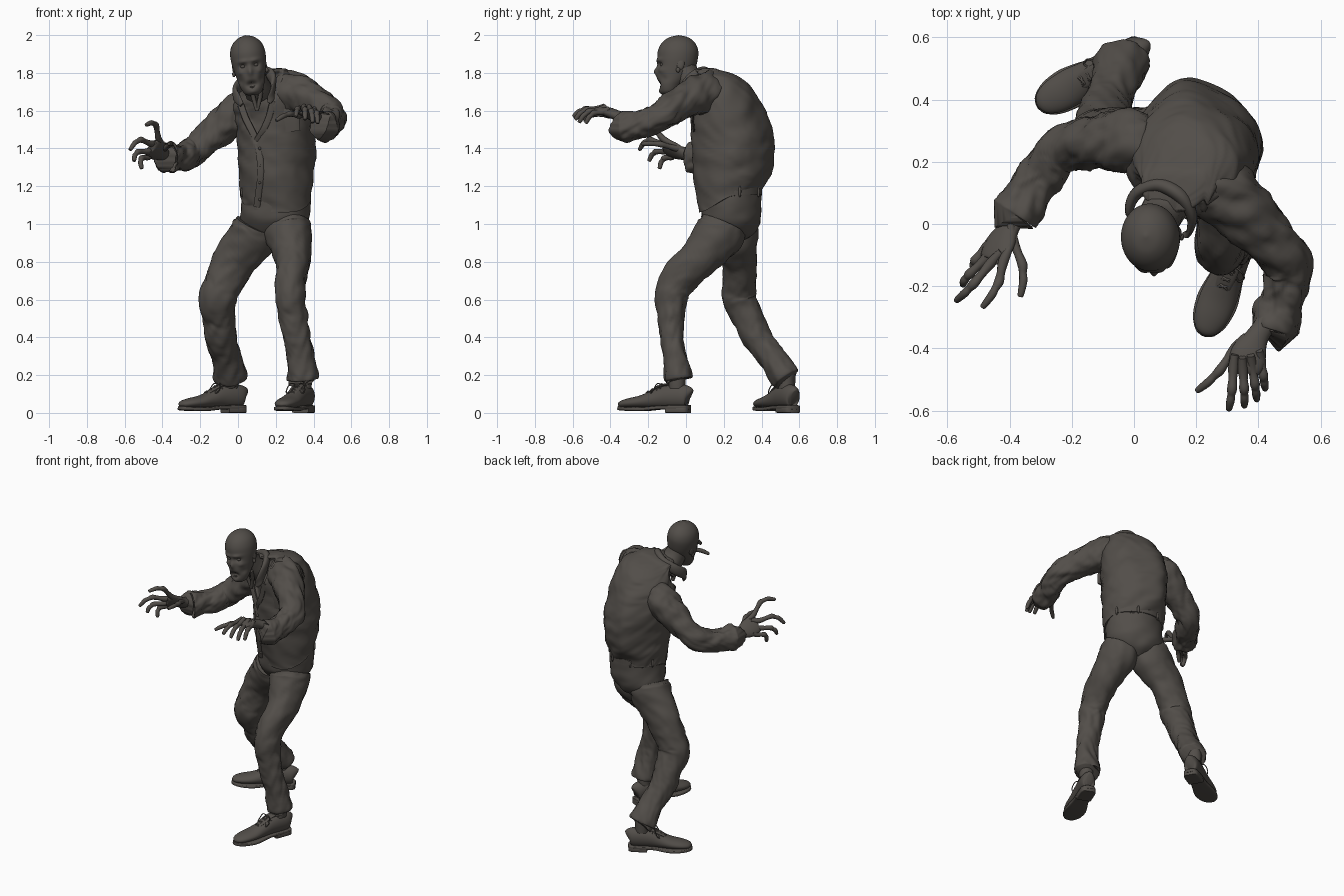
import bpy, bmesh, math
from mathutils import Vector, Matrix, noise
from mathutils.bvhtree import BVHTree

CLAY = bpy.data.materials.new("dark_clay")
CLAY.diffuse_color = (0.085, 0.076, 0.067, 1)


def finish(name, bm, angle=50):
    bmesh.ops.recalc_face_normals(bm, faces=bm.faces)
    me = bpy.data.meshes.new(name)
    bm.to_mesh(me)
    bm.free()
    me.materials.append(CLAY)
    me.shade_smooth()
    me.set_sharp_from_angle(angle=math.radians(angle))
    ob = bpy.data.objects.new(name, me)
    bpy.context.collection.objects.link(ob)
    return ob


def spline(keys, sub):
    K = [list(k) + [k[3]] * (5 - len(k)) for k in keys]
    out = []
    for i in range(len(K) - 1):
        p = [K[max(i - 1, 0)], K[i], K[i + 1], K[min(i + 2, len(K) - 1)]]
        for s in range(sub):
            t = s / sub
            out.append([0.5 * (2 * b + (c - a) * t + (2 * a - 5 * b + 4 * c - d) * t * t
                        + (3 * b - a - 3 * c + d) * t ** 3) for a, b, c, d in zip(*p)])
    return out + [K[-1]]


def loft(name, keys, segs=16, sub=4, up=(0, 0, 1), flat=None, fold=0, power=1, sculpt=None, place=None, angle=50):
    """Skin ellipses (x, y, z, half width, half height) along a smooth path."""
    path = spline(keys, sub)
    pts = [Vector(p[:3]) for p in path]
    bm = bmesh.new()
    rings, arc = [], 0
    for i, p in enumerate(path):
        if flat is not None:
            u, v = Vector((math.cos(flat), math.sin(flat), 0)), Vector((-math.sin(flat), math.cos(flat), 0))
        else:
            t = (pts[min(i + 1, len(pts) - 1)] - pts[max(i - 1, 0)]).normalized()
            u = t.cross(Vector(up)).normalized()
            v = u.cross(t)
        arc += (pts[i] - pts[i - 1]).length if i else 0
        ring = []
        for k in range(segs):
            th = 2 * math.pi * k / segs
            c, s = math.cos(th), math.sin(th)
            n = fold * noise.noise(Vector((c * 1.4 + keys[0][0] * 9, s * 1.4, arc * 15 + c * 1.5)))
            n -= fold * abs(noise.noise(Vector((c * 1.6, s * 1.6 + 5, arc * 26 + s * 3)))) * 0.8 - fold * .2
            cc, ss = math.copysign(abs(c) ** power, c), math.copysign(abs(s) ** power, s)
            co = pts[i] + u * cc * max(p[3] + n, .001) + v * ss * max(p[4] + n, .001)
            ring.append(bm.verts.new(sculpt(co) if sculpt else co))
        rings.append(ring)
    for a, b in zip(rings, rings[1:]):
        for k in range(segs):
            bm.faces.new((a[k], a[(k + 1) % segs], b[(k + 1) % segs], b[k]))
    bm.faces.new(rings[0])
    bm.faces.new(rings[-1])
    if place:
        bm.transform(place)
    return finish(name, bm, angle)


def ball(name, loc, scale, place=Matrix()):
    bm = bmesh.new()
    bmesh.ops.create_uvsphere(bm, u_segments=20, v_segments=12, radius=1)
    bm.transform(place @ Matrix.Translation(loc) @ Matrix.Diagonal((*scale, 1)))
    return finish(name, bm)


def smooth(t):
    t = min(max(t, 0), 1)
    return t * t * (3 - 2 * t)


# head: lofted skull pushed in and out at facial landmarks
HEAD = Matrix.Translation((.082, -.042, 1.683)) @ Matrix.Rotation(math.radians(-8), 4, 'Y')
MARKS = [(0, .125, .013, .022, -.017), (0, .056, .027, .017, .024), (0, .017, .02, .012, -.005)]
for sx in (-1, 1):
    MARKS += [(sx * .034, .157, .018, .012, .02), (sx * .033, .183, .025, .009, -.01),
              (sx * .055, .125, .015, .012, -.009), (sx * .055, .08, .014, .02, .01)]


def face(co):
    if co.y < -.02:
        w = smooth((-.02 - co.y) / .03)
        co.y += w * sum(d * math.exp(-((co.x - x) / a) ** 2 - ((co.z - z) / b) ** 2) for x, z, a, b, d in MARKS)
    return co


loft("head", [(0, -.055, 0, .026, .024), (0, -.05, .015, .048, .045), (0, -.042, .05, .064, .063),
              (0, -.025, .09, .074, .086), (0, -.01, .14, .085, .1), (0, -.003, .19, .093, .107),
              (0, 0, .235, .092, .107), (0, .002, .275, .077, .09), (0, .003, .305, .045, .055),
              (0, .003, .319, .004, .004)], segs=72, sub=7, flat=0, sculpt=face, place=HEAD, angle=80)
for sx, side in ((-1, "right"), (1, "left")):
    ball(side + "_eye", (sx * .034, -.08, .157), (.014, .014, .011), HEAD)
    ball(side + "_ear", (sx * .096, .012, .15), (.011, .022, .036), HEAD @ Matrix.Rotation(sx * -.1, 4, 'Y'))
    ball(side + "_ear_lobe", (sx * .088, .0, .122), (.009, .011, .014), HEAD)
for row, z in (("upper", .071), ("lower", .042)):
    for k in range(-3, 4):
        ball(f"{row}_tooth", (k * .0065, -.093 + abs(k) * .002, z), (.0032, .004, .006), HEAD)
loft("neck", [(.11, .08, 1.7, .075), (.085, .02, 1.76, .07), (.07, -.01, 1.82, .066)], fold=.006)
for x in (.065, .125):
    loft("neck_tendon", [(x, -.035, 1.74, .012), (x * .6 + .042, -.01, 1.67, .012), (.1, .0, 1.6, .01)], segs=8)


# shirt body: hunched loft, raised shoulder, open neckline, dipped front hem
def shirt_shape(co):
    z = co.z
    if co.y < .2:
        half = .075 * (z - 1.43) / .2
        if half > 0:
            co.y += .035 * smooth((half - abs(co.x - .1)) / .02 + .5) * smooth((.2 - co.y) / .1)
    else:  # rounded hump of the upper back
        w = smooth((co.y - .2) / .2) * smooth((z - 1.2) / .1) * smooth((1.7 - z) / .15)
        co.y += w * (.034 * math.exp(-((co.x - .155) / .09) ** 2) - .014)
    co.z += .28 * (co.x - .13) * smooth((z - 1.5) / .22)
    co.z -= (.09 + .25 * max(0, .12 - co.x)) * smooth((.26 - co.y) / .2) * smooth((1.32 - z) / .18)
    return co


shirt = loft("shirt_body", [(.2, .235, 1.15, .188, .16), (.2, .235, 1.18, .188, .165), (.203, .24, 1.28, .2, .203),
                            (.203, .243, 1.42, .205, .213), (.19, .225, 1.55, .21, .197), (.17, .2, 1.65, .2, .18),
                            (.16, .185, 1.72, .17, .152), (.145, .15, 1.77, .13, .12), (.12, .09, 1.8, .1, .085),
                            (.1, .06, 1.81, .06, .05)],
             segs=96, sub=8, flat=math.radians(-18), fold=.01, sculpt=shirt_shape, angle=70)
tree = BVHTree.FromPolygons([v.co for v in shirt.data.vertices], [tuple(p.vertices) for p in shirt.data.polygons])


def on_shirt(x, z):
    hit = tree.ray_cast(Vector((x, -1, z)), Vector((0, 1, 0)))[0]
    return (x, (hit.y if hit else .1) - .003, z)


def strip(name, xz, width, thick=.005):
    loft(name, [(*on_shirt(x, z), width, thick) for x, z in xz], segs=10, up=(0, 1, 0), power=.6)


strip("button_placket", [(.1, 1.44), (.115, 1.36), (.12, 1.26), (.11, 1.17), (.1, 1.09)], .018)
strip("right_lapel", [(.1, 1.44), (.07, 1.5), (.04, 1.56), (.015, 1.63)], .018, .007)
strip("left_lapel", [(.1, 1.44), (.135, 1.5), (.165, 1.57), (.185, 1.65)], .018, .007)
strip("pocket", [(.27, 1.6), (.275, 1.55), (.28, 1.49)], .05)
strip("pocket_flap", [(.27, 1.61), (.271, 1.575)], .054, .009)
for z in (1.4, 1.31, 1.22, 1.13):
    ball("button", on_shirt(.115, z), (.008, .008, .008))
loft("collar", [(.02, .0, 1.63, .008, .015), (-.015, .04, 1.69, .014, .032), (.01, .1, 1.735, .02, .034),
                (.08, .125, 1.775, .024, .034), (.15, .09, 1.8, .024, .034), (.185, .03, 1.765, .018, .034),
                (.18, -.02, 1.69, .01, .03), (.165, -.03, 1.64, .006, .01)], segs=16, sub=6)

# sleeves with flared cuffs
loft("left_sleeve", [(.225, .155, 1.69, .09), (.26, .13, 1.7, .104), (.33, .06, 1.68, .104), (.42, -.035, 1.635, .086),
                     (.493, -.125, 1.575, .078), (.492, -.19, 1.545, .071), (.472, -.26, 1.525, .073),
                     (.452, -.33, 1.517, .08), (.451, -.332, 1.517, .062)], segs=48, sub=8, fold=.015, angle=60)
loft("right_sleeve", [(.05, .26, 1.6, .09), (.01, .262, 1.59, .102), (-.05, .265, 1.55, .098), (-.14, .26, 1.47, .083),
                      (-.235, .235, 1.385, .076), (-.295, .16, 1.355, .072), (-.335, .1, 1.35, .072),
                      (-.38, .035, 1.35, .082), (-.381, .033, 1.35, .06)], segs=48, sub=8, fold=.014, angle=60)


# hands: palm loft plus jointed fingers
def hand(side, palm, up, fingers, bend):
    loft(side + "_hand", palm, segs=20, up=up)
    for k, (a, b, *own) in enumerate(fingers):
        a, b, bow = Vector(a), Vector(b), Vector(own[0] if own else bend)
        mid, late = a.lerp(b, .45) + bow, a.lerp(b, .75) + bow * .75
        loft(f"{side}_finger_{k}", [(*a.lerp(b, -.3), .012), (*a, .017), (*a.lerp(mid, .55), .0135), (*mid, .016),
                                    (*mid.lerp(late, .5), .0125), (*late, .0135), (*b, .01),
                                    (*b.lerp(late, -.1), .003)], segs=12, sub=3, up=up)


hand("left", [(.445, -.27, 1.54, .036), (.42, -.325, 1.56, .034, .028), (.395, -.365, 1.575, .038, .027),
              (.37, -.415, 1.593, .057, .026), (.36, -.46, 1.6, .054, .02), (.355, -.47, 1.6, .03, .01)], (0, 0, 1),
     [((.325, -.4, 1.575), (.205, -.535, 1.55), (.005, -.01, .02)), ((.32, -.46, 1.605), (.305, -.595, 1.57)),
      ((.35, -.465, 1.61), (.355, -.585, 1.555)), ((.38, -.455, 1.605), (.395, -.565, 1.54)),
      ((.407, -.435, 1.595), (.422, -.53, 1.535))], (.002, -.01, .02))
hand("right", [(-.345, .08, 1.355, .036), (-.37, .04, 1.36, .034, .028), (-.4, -.01, 1.37, .038, .027),
               (-.43, -.06, 1.39, .06, .026), (-.45, -.11, 1.408, .055, .02), (-.455, -.12, 1.41, .03, .01)], (-.6, .4, .7),
     [((-.39, -.05, 1.4), (-.365, -.23, 1.425), (.02, 0, .01)), ((-.42, -.12, 1.45), (-.485, -.265, 1.525), (.015, 0, .04)),
      ((-.46, -.125, 1.425), (-.57, -.245, 1.395), (-.005, -.012, .035)), ((-.475, -.11, 1.385), (-.55, -.195, 1.335)),
      ((-.475, -.075, 1.355), (-.51, -.14, 1.295))], (-.02, -.012, .02))

# trousers, belt and loops
loft("trouser_seat", [(.18, .25, .91, .05, .05), (.185, .25, .95, .13, .11), (.193, .24, 1.02, .183, .152),
                      (.2, .237, 1.1, .183, .162), (.2, .235, 1.2, .18, .162)], segs=48, sub=5, flat=-.2, fold=.007)
loft("belt", [(.2, .235, 1.155, .18, .16), (.2, .235, 1.157, .186, .168), (.2, .235, 1.19, .186, .168),
              (.2, .235, 1.192, .18, .16)], segs=48, sub=1, flat=-.2)
for k in range(8):
    a = k * math.pi / 4 + .3
    ball("belt_loop", (.2 + .187 * math.cos(a), .235 + .168 * math.sin(a), 1.172), (.008, .008, .03))
loft("right_trouser_leg", [(.105, .25, .99, .12), (.08, .26, .94, .132, .122), (-.02, .285, .8, .115, .09),
                           (-.082, .28, .68, .1, .09), (-.107, .283, .6, .1, .09), (-.1, .33, .5, .086, .083),
                           (-.09, .375, .4, .08, .08), (-.062, .45, .3, .076, .07), (-.038, .525, .19, .088, .077),
                           (-.038, .526, .188, .06, .055)], segs=48, sub=8, up=(0, 1, 0), fold=.009, angle=60)
loft("left_trouser_leg", [(.258, .2, 1.0, .12), (.267, .17, .94, .124, .13), (.292, .07, .82, .096, .106),
                          (.282, -.03, .72, .083, .098), (.275, -.075, .63, .08, .088), (.29, -.078, .52, .076, .072),
                          (.312, -.075, .4, .072, .063), (.333, -.058, .29, .073, .063), (.343, -.04, .185, .082, .076),
                          (.343, -.04, .183, .06, .055)], segs=48, sub=8, up=(0, 1, 0), fold=.009, angle=60)


# lace-up shoes: upper, welt, heel, tongue and laces, built heel-to-toe along -y
def shoe(side, heel, toe, ankle):
    d = Vector(toe) - Vector(heel)
    L = d.length
    M = Matrix.Translation((*heel, 0)) @ Matrix.Rotation(math.atan2(d.y, d.x) + math.pi / 2, 4, 'Z')

    def part(name, keys, **kw):
        loft(f"{side}_{name}", [(0, -k[0] * L, *k[1:]) for k in keys], place=M, **kw)
    part("shoe_upper", [(.005, .082, .018, .042), (.03, .086, .038, .056), (.1, .087, .047, .063), (.24, .087, .049, .064),
                        (.38, .083, .05, .058), (.52, .07, .054, .046), (.68, .058, .06, .034),
                        (.84, .051, .055, .027), (.95, .045, .036, .019), (.99, .04, .008, .006)], segs=32)
    part("shoe_sole", [(0, .03, .02, .011), (.05, .03, .044, .011), (.25, .03, .049, .011), (.42, .028, .049, .011),
                       (.6, .021, .062, .011), (.72, .02, .067, .011), (.87, .022, .057, .011),
                       (.97, .025, .033, .011), (1, .026, .008, .009)], segs=32, power=.4)
    part("shoe_heel", [(.005, .015, .025, .015), (.06, .015, .046, .015), (.3, .015, .048, .015)], segs=32, power=.3)
    part("shoe_tongue", [(.27, .15, .03, .008), (.36, .146, .03, .008), (.5, .12, .03, .008), (.62, .094, .024, .006)])
    for k in range(4):
        s, z = .38 + k * .06, .149 - k * .0125
        for m in (-1, 1):
            loft(f"{side}_lace", [(m * .034, -s * L, z - .022, .003), (0, -(s + .02) * L, z + .003, .004),
                                  (-m * .034, -(s + .05) * L, z - .03, .003)], segs=8, place=M)
    for m in (-1, 1):
        loft(f"{side}_lace_bow", [(0, -.4 * L, .15, .003), (m * .035, -.42 * L, .155, .003), (m * .052, -.46 * L, .12, .003),
                                  (m * .04, -.5 * L, .105, .003), (m * .01, -.43 * L, .147, .003)], segs=8, place=M)
    loft(side + "_sock", [(*ankle, .21, .045), (*ankle, .17, .045), (*ankle, .13, .044)], up=(0, 1, 0), fold=.004)


shoe("right", (.034, .574), (-.312, .378), (-.042, .532))
shoe("left", (.375, .02), (.223, -.36), (.347, -.048))
